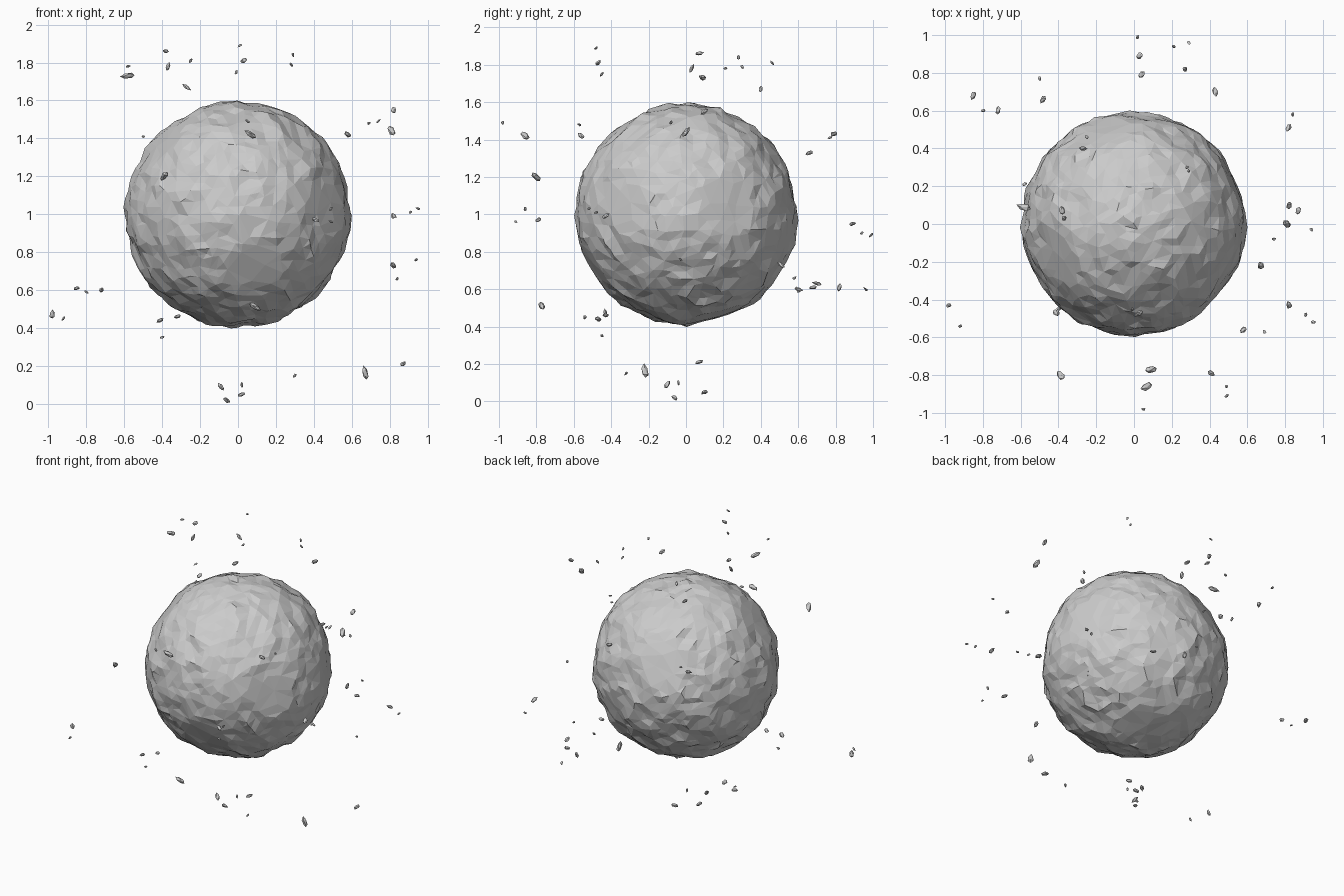
import bpy, bmesh, random
from mathutils import Vector, Matrix, noise

random.seed(4)
cube = bpy.data.objects.get("Cube")
if cube:
    bpy.data.objects.remove(cube, do_unlink=True)

# Single stone colour
stone = bpy.data.materials.new("grey stone")
stone.use_nodes = True
grey = (0.6, 0.6, 0.6, 1)
stone.diffuse_color = grey
stone.node_tree.nodes["Principled BSDF"].inputs["Base Color"].default_value = grey


def make_object(name, bm, location):
    mesh = bpy.data.meshes.new(name)
    bm.to_mesh(mesh)
    bm.free()
    mesh.materials.append(stone)
    obj = bpy.data.objects.new(name, mesh)
    obj.location = location
    bpy.context.collection.objects.link(obj)
    return obj


# Main boulder: sphere with broad swells, fine roughness and sheared facets
def build_boulder():
    bm = bmesh.new()
    bmesh.ops.create_icosphere(bm, subdivisions=5, radius=1)
    shears = [Vector(d).normalized() for d in (
        (0.15, -0.85, -0.5), (0.9, 0.4, 0.1), (0.8, -0.6, 0.1),
        (-0.3, 0.8, 0.4), (-0.7, -0.3, 0.6), (0.1, 0.3, -0.9))]
    for v in bm.verts:
        d = v.co.normalized()
        swell = noise.noise(d * 4)
        rough = noise.noise(d * 9 + Vector((5, 2, 7)))
        ridge = 1 - abs(noise.noise(d * 3 + Vector((1, 8, 3)))) * 4
        r = 0.586 + 0.014 * swell + 0.013 * rough + 0.012 * max(ridge, 0)
        r = min(max(r, 0.565), 0.615)
        # Flatten the caps that lie beyond each shear plane
        for s in shears:
            facing = d.dot(s)
            if facing * r > 0.567:
                r = 0.567 / facing + 0.25 * (r - 0.567 / facing)
        v.co = d * r
    obj = make_object("boulder", bm, (0, 0, 1))
    mod = obj.modifiers.new("chiselled facets", "DECIMATE")
    mod.ratio = 0.5


# Floating fragment: rough chipped stone stretched along an axis
def build_fragment(name, location, size, axis=None, stretch=1.4):
    bm = bmesh.new()
    bmesh.ops.create_icosphere(bm, subdivisions=1, radius=size)
    for v in bm.verts:
        v.co *= random.uniform(0.75, 1.15)
    if axis is None:
        axis = [random.uniform(-1, 1) for _ in range(3)]
    turn = Vector(axis).to_track_quat("Z", "Y").to_matrix()
    shape = turn @ Matrix.Diagonal((0.85, 0.65, stretch))
    for v in bm.verts:
        v.co = shape @ v.co
    make_object(name, bm, location)


build_boulder()

# Long shards with their lengthwise direction
shards = [
    ((-0.39, -0.80, 1.20), (0.5, -0.6, 0.7)),
    ((0.67, -0.22, 0.16), (-0.2, -0.1, 1)),
    ((-0.58, 0.09, 1.73), (1, -0.3, 0.1)),
    ((0.07, -0.86, 1.42), (0.8, 0.3, -0.5)),
    ((0.81, 0, 1.44), (-0.3, 0.5, 0.7)),
    ((0.09, -0.77, 0.51), (1, 0.2, -0.6)),
]
for i, (place, axis) in enumerate(shards):
    build_fragment(f"shard_{i + 1}", place, 0.024, axis, 1.7)

# Mid-sized rocks around the boulder
rocks = [
    (-0.38, 0.07, 1.86), (-0.37, 0.03, 1.78), (-0.27, 0.40, 1.67),
    (0.03, -0.47, 1.81), (0.82, 0.10, 1.55), (0.58, -0.56, 1.42),
    (0.82, 0.51, 0.73), (0.82, -0.43, 0.99), (0.41, -0.79, 0.97),
    (-0.98, -0.43, 0.47), (-0.72, 0.60, 0.60), (-0.85, 0.68, 0.61),
    (-0.41, -0.47, 0.44), (-0.32, -0.43, 0.46), (0.87, 0.07, 0.21),
    (-0.09, -0.10, 0.09), (-0.06, -0.06, 0.02), (0.02, 0.10, 0.05),
    (0.03, 0.89, 0.95), (0.04, 0.79, 1.43), (0.27, 0.82, 0.61),
    (-0.48, 0.66, 1.33), (0.43, 0.70, 0.63),
]
for i, place in enumerate(rocks):
    build_fragment(f"rock_{i + 1}", place, 0.018)

# Small pebbles trailing beside the rocks
pebbles = [
    (-0.58, 0.21, 1.78), (-0.25, 0.46, 1.81), (0.01, -0.48, 1.89),
    (-0.01, -0.45, 1.75), (0.28, 0.30, 1.79), (0.29, 0.28, 1.84),
    (0.69, -0.57, 1.48), (0.74, -0.08, 1.49), (0.84, 0.58, 0.66),
    (0.94, -0.03, 0.76), (0.91, -0.48, 1.01), (0.95, -0.52, 1.03),
    (0.49, -0.91, 0.96), (0.49, -0.86, 1.03), (0.05, -0.98, 1.49),
    (-0.92, -0.54, 0.45), (-0.40, -0.45, 0.35), (0.30, -0.32, 0.15),
    (0.02, -0.04, 0.10), (0.02, 0.99, 0.89), (0.21, 0.94, 0.90),
    (0.29, 0.96, 0.60), (-0.50, 0.77, 1.41), (-0.80, 0.60, 0.59),
]
for i, place in enumerate(pebbles):
    build_fragment(f"pebble_{i + 1}", place, 0.011)
